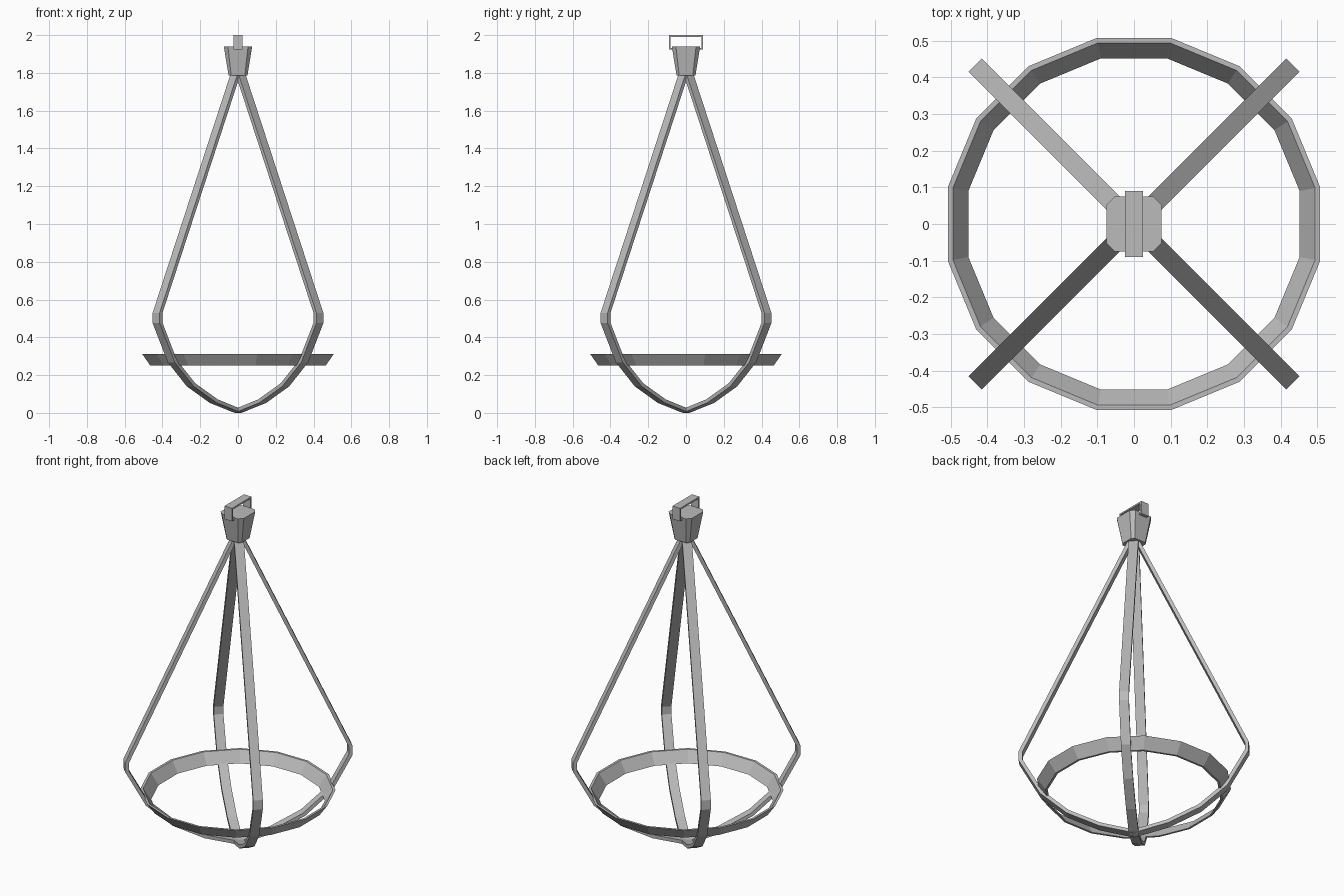
import bpy, bmesh, math
from mathutils import Vector

if "Cube" in bpy.data.objects:
    bpy.data.objects.remove(bpy.data.objects["Cube"])

metal = bpy.data.materials.new("grey metal")
metal.diffuse_color = (0.5, 0.5, 0.5, 1)
metal.use_nodes = True
metal.node_tree.nodes["Principled BSDF"].inputs["Base Color"].default_value = metal.diffuse_color


def loft(name, sections, closed=False):
    """Skin a list of equal-length closed cross-sections into one solid."""
    bm = bmesh.new()
    rings = [[bm.verts.new(p) for p in s] for s in sections]
    n, m = len(rings), len(rings[0])
    for i in range(n if closed else n - 1):
        a, b = rings[i], rings[(i + 1) % n]
        for j in range(m):
            k = (j + 1) % m
            bm.faces.new((a[j], a[k], b[k], b[j]))
    if not closed:
        bm.faces.new(rings[0])
        bm.faces.new(rings[-1])
    bmesh.ops.recalc_face_normals(bm, faces=bm.faces)
    me = bpy.data.meshes.new(name)
    bm.to_mesh(me)
    bm.free()
    me.materials.append(metal)
    ob = bpy.data.objects.new(name, me)
    bpy.context.collection.objects.link(ob)
    return ob


def inset(path, t):
    """Offset an open (r, z) path to its left side with mitred corners."""
    out = []
    for i, p in enumerate(path):
        dirs = []
        if i > 0:
            dirs.append((p - path[i - 1]).normalized())
        if i < len(path) - 1:
            dirs.append((path[i + 1] - p).normalized())
        normals = [Vector((-d.y, d.x)) for d in dirs]
        mid = sum(normals, Vector((0, 0))).normalized()
        out.append(p + mid * t / mid.dot(normals[0]))
    out[0] = Vector((0, t))
    return out


# four hanging straps on the diagonals, from bottom centre up into the cap
outer = [Vector(p) for p in ((0, 0), (0.185, 0.053), (0.357, 0.14), (0.5, 0.268),
                             (0.613, 0.475), (0.613, 0.53), (0.02, 1.815))]
inner = inset(outer, 0.02)
for q in range(4):
    a = math.radians(45 + 90 * q)
    u = Vector((math.cos(a), math.sin(a), 0))
    w = Vector((-u.y, u.x, 0)) * 0.026
    up = Vector((0, 0, 1))
    loft(f"strap_{q + 1}", [
        [u * o.x + up * o.y - w, u * o.x + up * o.y + w,
         u * i.x + up * i.y + w, u * i.x + up * i.y - w]
        for o, i in zip(outer, inner)])

# flared sixteen-sided support ring
band = [(0.473, 0.25), (0.518, 0.313), (0.504, 0.313), (0.461, 0.25)]
loft("support_ring", [
    [(r * math.cos(a), r * math.sin(a), z) for r, z in band]
    for a in (math.radians(11.25 + 22.5 * k) for k in range(16))], closed=True)


# tapered cap with chamfered corners
def octagon(h, c, z):
    return [(h, -h + c, z), (h, h - c, z), (h - c, h, z), (-h + c, h, z),
            (-h, h - c, z), (-h, -h + c, z), (-h + c, -h, z), (h - c, -h, z)]


loft("top_cap", [octagon(0.05, 0.014, 1.785), octagon(0.075, 0.022, 1.94)])

# thin rectangular hanging loop, its lower bar buried in the cap
loft("hanging_loop", [
    [(-0.025, y, z), (0.025, y, z), (0.025, y2, z2), (-0.025, y2, z2)]
    for y, z, y2, z2 in ((-0.09, 1.924, -0.081, 1.932), (0.09, 1.924, 0.081, 1.932),
                         (0.09, 2.0, 0.081, 1.991), (-0.09, 2.0, -0.081, 1.991))],
    closed=True)
